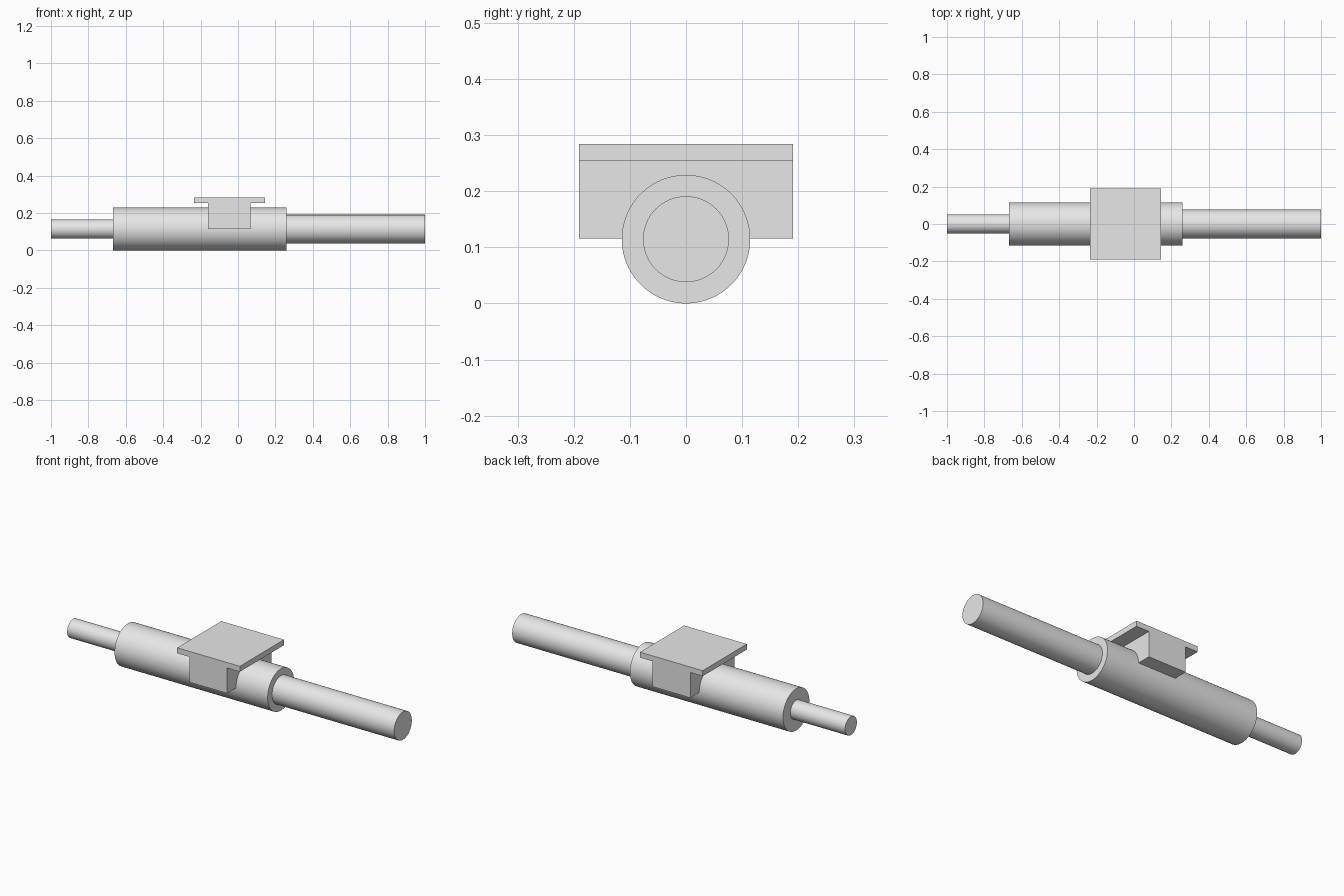
import bpy
import math

default = bpy.data.objects.get("Cube")
if default:
    bpy.data.objects.remove(default, do_unlink=True)

GREY = (0.8, 0.8, 0.8, 1.0)
mat = bpy.data.materials.new("plain grey")
mat.use_nodes = True
mat.diffuse_color = GREY
mat.node_tree.nodes["Principled BSDF"].inputs["Base Color"].default_value = GREY

AXIS_Z = 0.1145


def finish(name):
    obj = bpy.context.object
    obj.name = name
    bpy.ops.object.transform_apply(location=False, rotation=True, scale=True)
    obj.data.materials.append(mat)
    return obj


def rod(name, x0, x1, radius):
    """Cylinder lying along x on the common axis."""
    bpy.ops.mesh.primitive_cylinder_add(
        vertices=96, radius=radius, depth=x1 - x0,
        location=((x0 + x1) / 2, 0, AXIS_Z), rotation=(0, math.pi / 2, 0))
    finish(name)
    bpy.ops.object.shade_smooth_by_angle(angle=math.radians(30))


def box(name, x0, x1, half_y, z0, z1):
    bpy.ops.mesh.primitive_cube_add(
        size=1, location=((x0 + x1) / 2, 0, (z0 + z1) / 2))
    bpy.context.object.scale = (x1 - x0, 2 * half_y, z1 - z0)
    finish(name)


# Stepped shaft: each thin rod is seated slightly inside the thick barrel
rod("barrel", -0.668, 0.26, AXIS_Z)
rod("thin_rod", -1.0, -0.65, 0.051)
rod("thick_rod", 0.24, 1.0, 0.0765)

# Mounting saddle across the barrel, with a flat plate on top
box("saddle_block", -0.16, 0.068, 0.191, 0.1155, 0.2545)
box("top_plate", -0.235, 0.145, 0.191, 0.2545, 0.2845)
